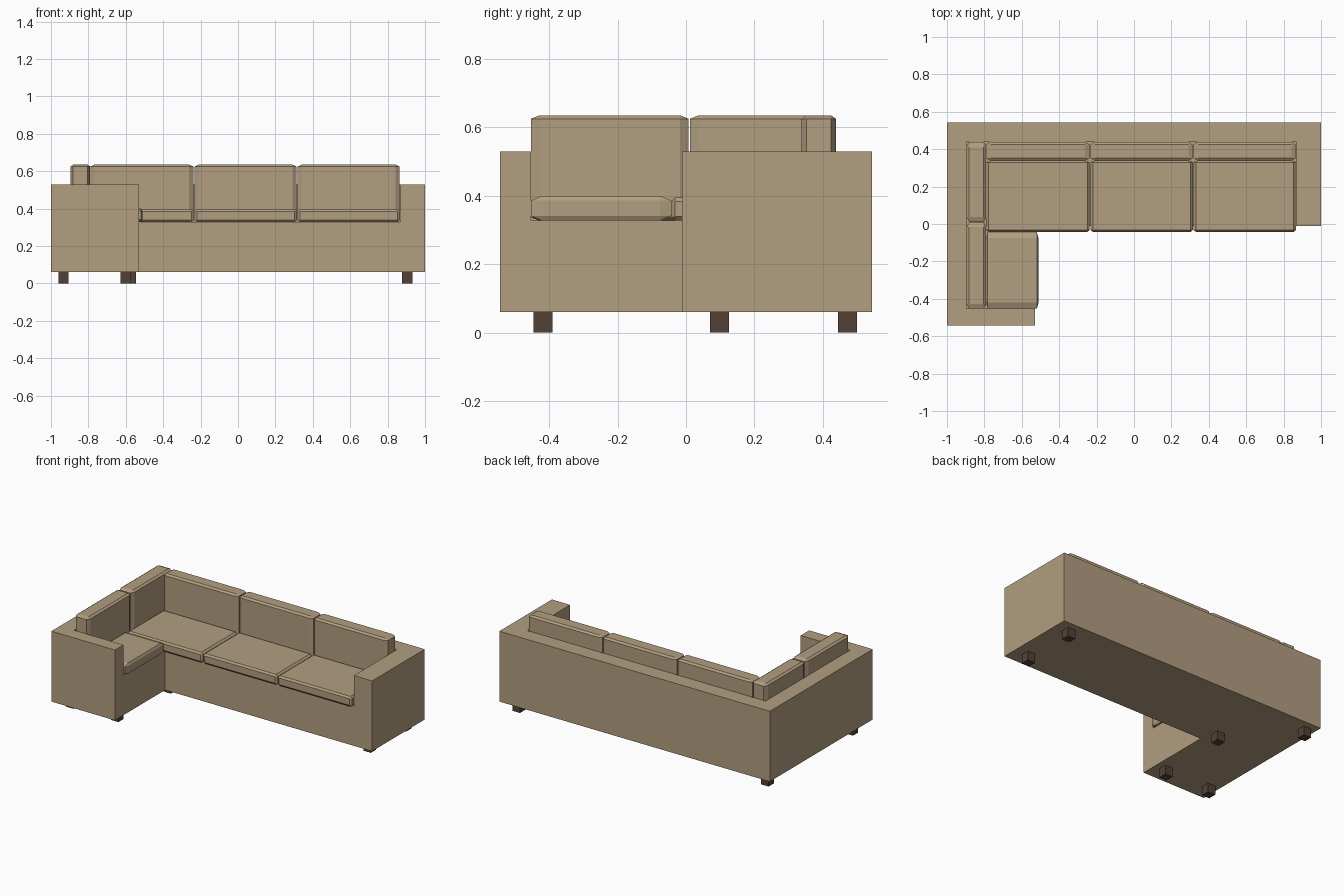
import bpy, bmesh
from itertools import product

if "Cube" in bpy.data.objects:
    bpy.data.objects.remove(bpy.data.objects["Cube"])


def material(name, color):
    m = bpy.data.materials.new(name)
    m.diffuse_color = (*color, 1)
    m.use_nodes = True
    m.node_tree.nodes["Principled BSDF"].inputs["Base Color"].default_value = m.diffuse_color
    return m


FABRIC = material("tan fabric", (0.445, 0.342, 0.216))
WOOD = material("dark brown wood", (0.085, 0.053, 0.037))


def finish(name, bm, mat):
    bmesh.ops.recalc_face_normals(bm, faces=bm.faces)
    me = bpy.data.meshes.new(name)
    bm.to_mesh(me)
    bm.free()
    ob = bpy.data.objects.new(name, me)
    bpy.context.collection.objects.link(ob)
    me.materials.append(mat)
    return ob


def prism(name, plan, z0, z1, mat):
    """Extrude a plan outline from z0 to z1."""
    bm = bmesh.new()
    f = bm.faces.new([bm.verts.new((x, y, z0)) for x, y in plan])
    top = bmesh.ops.extrude_face_region(bm, geom=[f], use_keep_orig=True)["geom"]
    for v in top:
        if isinstance(v, bmesh.types.BMVert):
            v.co.z = z1
    return finish(name, bm, mat)


def cushion(name, lo, hi, cut):
    """Box with chamfered edges, chamfer given per axis."""
    bm = bmesh.new()
    c = [(a + b) / 2 for a, b in zip(lo, hi)]
    h = [(b - a) / 2 for a, b in zip(lo, hi)]
    for s in product((-1, 1), repeat=3):
        for full in range(3):
            bm.verts.new([c[i] + s[i] * (h[i] - (0 if i == full else cut[i]))
                          for i in range(3)])
    bmesh.ops.convex_hull(bm, input=bm.verts)
    bmesh.ops.dissolve_limit(bm, angle_limit=0.01, verts=bm.verts, edges=bm.edges)
    return finish(name, bm, FABRIC)


# L-shaped frame with the seating area cut out
frame = prism("sofa_frame", [(-1, -0.543), (-0.53, -0.543), (-0.53, -0.012),
                             (1, -0.012), (1, 0.543), (-1, 0.543)], 0.06, 0.53, FABRIC)
cutter = prism("seat_cutter", [(-0.895, -0.453), (-0.45, -0.453), (-0.45, -0.1),
                               (0.865, -0.1), (0.865, 0.438), (-0.895, 0.438)],
               0.327, 0.7, FABRIC)
mod = frame.modifiers.new("cut", "BOOLEAN")
mod.object = cutter
mod.solver = "EXACT"
bpy.context.view_layer.objects.active = frame
bpy.ops.object.modifier_apply(modifier="cut")
bpy.data.objects.remove(cutter)

# Long row: seat and back cushions
for i, (x0, x1) in enumerate([(-0.79, -0.237), (-0.232, 0.315), (0.319, 0.866)], 1):
    cushion(f"seat_cushion_{i}", (x0, -0.042, 0.327), (x1, 0.338, 0.395),
            (0.012, 0.01, 0.012))
    cushion(f"back_cushion_{i}", (x0, 0.338, 0.327), (x1 - 0.002, 0.438, 0.635),
            (0.022, 0.014, 0.01))

# Short side: seat and back cushions
cushion("side_seat_cushion", (-0.79, -0.453, 0.327), (-0.511, -0.043, 0.4),
        (0.008, 0.033, 0.014))
for i, (y0, y1) in enumerate([(-0.453, 0.008), (0.012, 0.438)], 1):
    cushion(f"side_back_cushion_{i}", (-0.895, y0, 0.327), (-0.79, y1, 0.635),
            (0.014, 0.025, 0.01))

# Square legs
for i, (x, y) in enumerate([(0.905, 0.472), (0.905, 0.098), (-0.573, 0.098),
                            (-0.933, 0.472), (-0.6, -0.418), (-0.933, -0.418)], 1):
    r = 0.028
    prism(f"leg_{i}", [(x - r, y - r), (x + r, y - r), (x + r, y + r), (x - r, y + r)],
          0, 0.06, WOOD)
